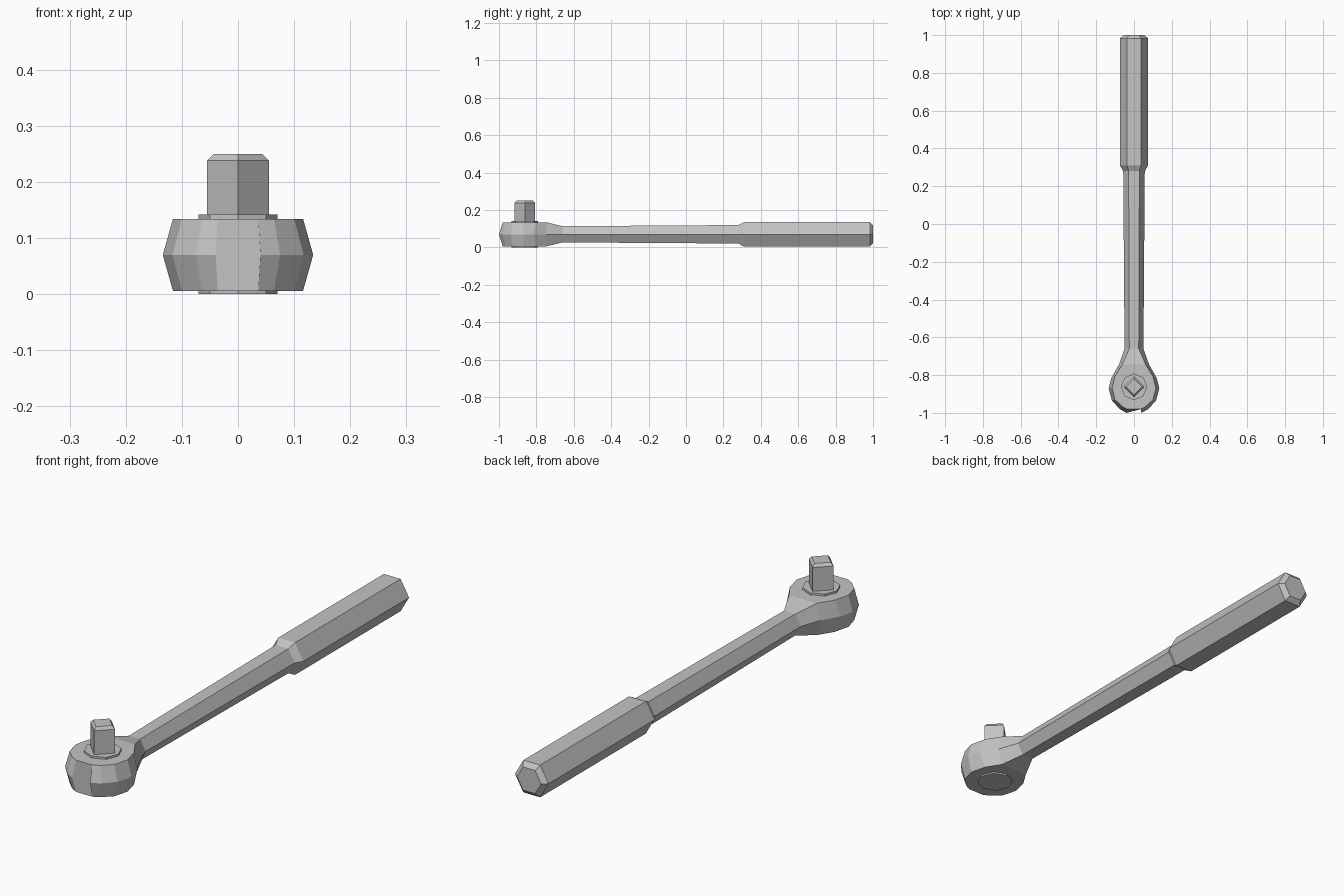
import bpy
import bmesh
import math

cube = bpy.data.objects.get("Cube")
if cube:
    bpy.data.objects.remove(cube, do_unlink=True)

steel = bpy.data.materials.new("steel grey")
steel.use_nodes = True
colour = (0.55, 0.55, 0.55, 1)
steel.diffuse_color = colour
steel.node_tree.nodes["Principled BSDF"].inputs["Base Color"].default_value = colour

MID_Z = 0.07
HEAD_Y = -0.862


def loft(name, rings):
    """Join equal-sized rings of points into a closed, flat-shaded solid."""
    bm = bmesh.new()
    loops = [[bm.verts.new(p) for p in ring] for ring in rings]
    for a, b in zip(loops, loops[1:]):
        n = len(a)
        for i in range(n):
            j = (i + 1) % n
            bm.faces.new((a[i], a[j], b[j], b[i]))
    bm.faces.new(loops[0])
    bm.faces.new(loops[-1])
    bmesh.ops.recalc_face_normals(bm, faces=bm.faces)
    mesh = bpy.data.meshes.new(name)
    bm.to_mesh(mesh)
    bm.free()
    mesh.materials.append(steel)
    obj = bpy.data.objects.new(name, mesh)
    bpy.context.collection.objects.link(obj)
    return obj


def section(mid_y, mid_w, flat_y, flat_w, half_h):
    """Six-sided section, widest at mid height, flat above and below."""
    top, low = MID_Z + half_h, MID_Z - half_h
    return [(mid_w, mid_y, MID_Z), (flat_w, flat_y, top), (-flat_w, flat_y, top),
            (-mid_w, mid_y, MID_Z), (-flat_w, flat_y, low), (flat_w, flat_y, low)]


def hexagon(y, r):
    return section(y, r, y, r / 2, r * math.sqrt(3) / 2)


def disc(z, r, sides):
    return [(r * math.cos(math.tau * i / sides),
             HEAD_Y + r * math.sin(math.tau * i / sides), z) for i in range(sides)]


# Rounded head flowing into the shaft and grip
H = 0.064
head = [section(-1.0, 0.04, -0.98, 0.036, H),
        section(-0.98, 0.075, -0.965, 0.064, H),
        section(-0.935, 0.117, -0.93, 0.1, H),
        section(-0.87, 0.134, -0.87, 0.116, H),
        section(-0.815, 0.12, -0.805, 0.1, H),
        section(-0.745, 0.08, -0.745, 0.062, H)]
handle = [hexagon(y, r) for y, r in
          ((-0.66, 0.05), (0.28, 0.057), (0.31, 0.075), (0.983, 0.075), (1.0, 0.054))]
loft("ratchet_body", head + handle)

# Collar passing through the head
loft("drive_collar", [disc(0, 0.07, 8), disc(0.142, 0.07, 8)])

# Square drive with a chamfered end
loft("square_drive", [disc(0.13, 0.055, 4), disc(0.238, 0.055, 4), disc(0.25, 0.043, 4)])
